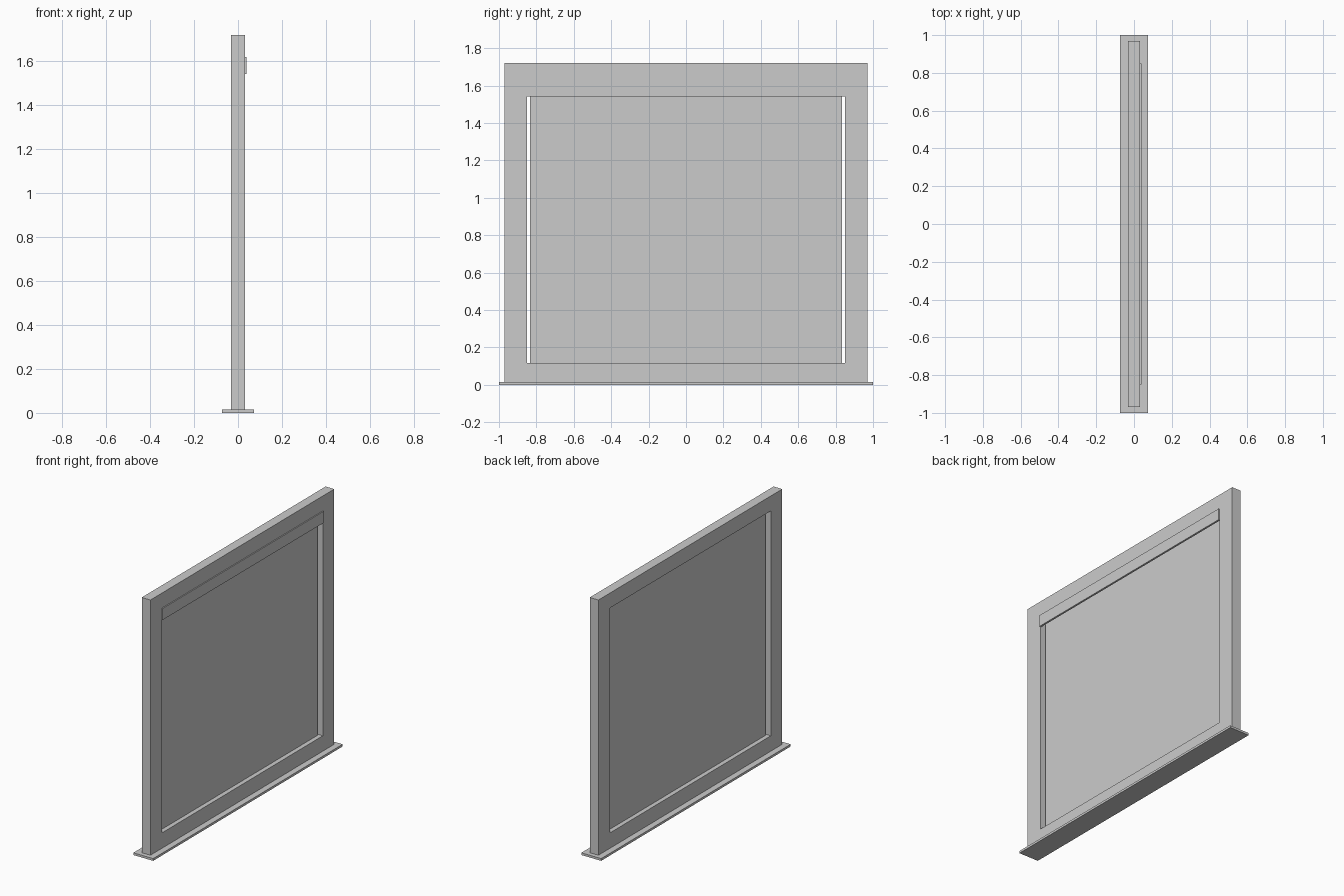
import bpy, bmesh

if "Cube" in bpy.data.objects:
    bpy.data.objects.remove(bpy.data.objects["Cube"])


def box(name, x, y, z):
    """Box from (min, max) ranges on each axis."""
    bm = bmesh.new()
    bmesh.ops.create_cube(bm, size=1)
    for v in bm.verts:
        v.co = [r[0] if c < 0 else r[1] for c, r in zip(v.co, (x, y, z))]
    return finish(name, bm)


def finish(name, bm):
    bmesh.ops.recalc_face_normals(bm, faces=bm.faces)
    mesh = bpy.data.meshes.new(name)
    bm.to_mesh(mesh)
    bm.free()
    obj = bpy.data.objects.new(name, mesh)
    bpy.context.collection.objects.link(obj)
    return obj


def frame(name, depth, outer, inner):
    """Rectangular ring in the YZ plane; rects are (half width, bottom, top)."""
    bm = bmesh.new()
    loops = []
    for x in (-depth, depth):
        for w, lo, hi in (outer, inner):
            loops.append([bm.verts.new((x, y, z)) for y, z in
                          ((-w, lo), (w, lo), (w, hi), (-w, hi))])
    back_out, back_in, front_out, front_in = loops
    for a, b in ((back_out, back_in), (back_in, front_in),
                 (front_in, front_out), (front_out, back_out)):
        for i in range(4):
            j = (i + 1) % 4
            bm.faces.new((a[i], a[j], b[j], b[i]))
    return finish(name, bm)


# Base plate on the floor
box("base_plate", (-0.073, 0.073), (-1, 1), (0, 0.015))

# Surrounding frame with a rectangular opening
frame("outer_frame", 0.032, (0.97, 0.015, 1.72), (0.85, 0.118, 1.62))

# Thin screen centred in the opening, with a gap at each side
box("screen_panel", (-0.002, 0.002), (-0.835, 0.835), (0.118, 1.62))

# Header strip covering the top of the screen, on one side only
box("header_strip", (0.026, 0.039), (-0.85, 0.85), (1.543, 1.62))
